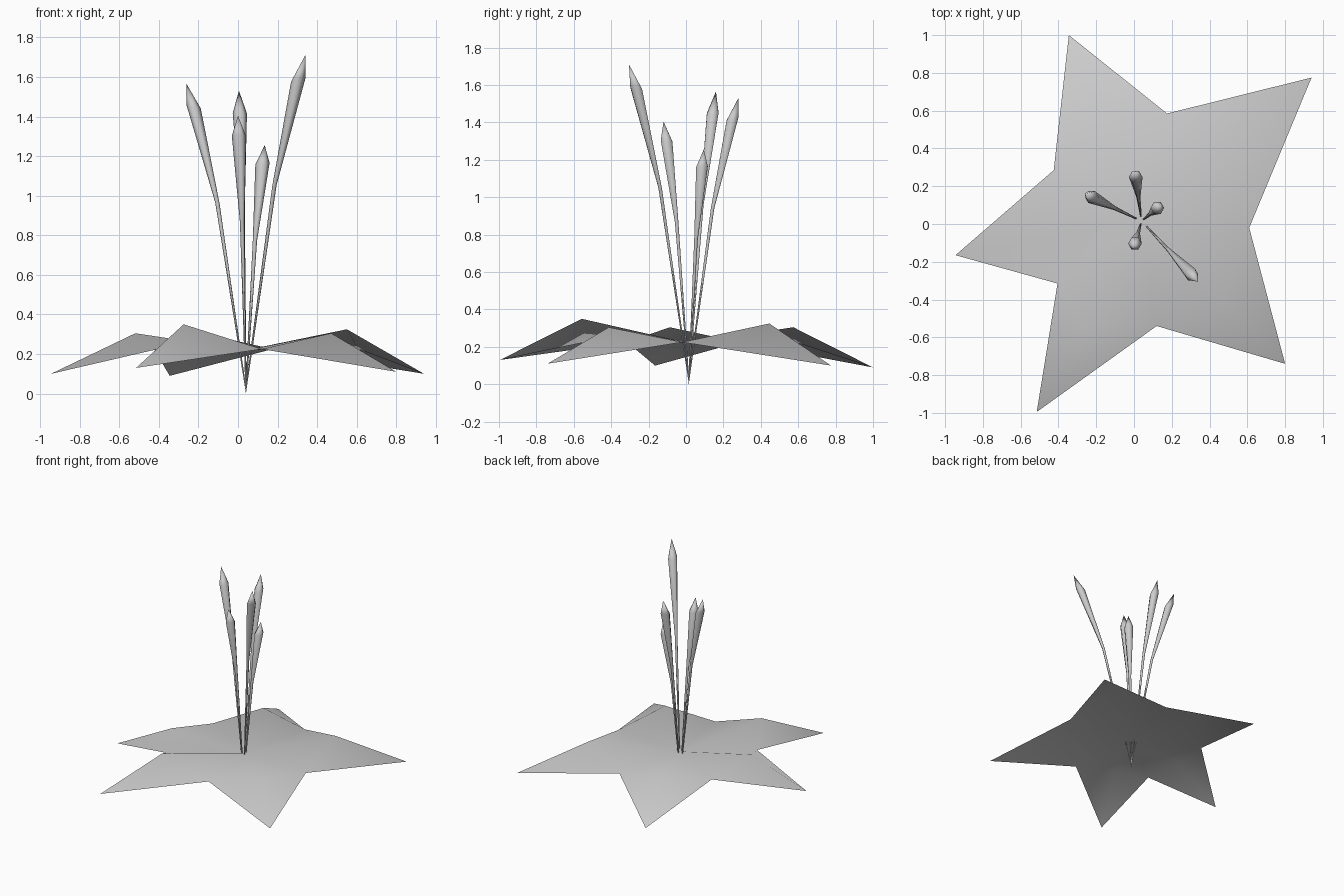
import bpy, bmesh, math
from mathutils import Vector

cube = bpy.data.objects.get("Cube")
if cube:
    bpy.data.objects.remove(cube, do_unlink=True)

grey = bpy.data.materials.new("plain_grey")
grey.use_nodes = True
COLOUR = (0.6, 0.6, 0.6, 1)
grey.diffuse_color = COLOUR
grey.node_tree.nodes["Principled BSDF"].inputs["Base Color"].default_value = COLOUR


def finish(name, bm):
    mesh = bpy.data.meshes.new(name)
    for face in bm.faces:
        face.smooth = True
    bm.to_mesh(mesh)
    bm.free()
    mesh.materials.append(grey)
    obj = bpy.data.objects.new(name, mesh)
    bpy.context.collection.objects.link(obj)


# Leaf rosette: each leaf has a raised ridge and shares its notches with its neighbours
CENTRE = Vector((0.04, 0.015, 0.22))
NOTCH_Z = 0.225
# tip, ridge height, following notch (counter-clockwise)
LEAVES = [
    ((0.94, 0.775, 0.10), 0.325, (0.175, 0.585)),
    ((-0.345, 1.0, 0.09), 0.305, (-0.425, 0.285)),
    ((-0.945, -0.165, 0.10), 0.305, (-0.405, -0.315)),
    ((-0.515, -0.995, 0.13), 0.35, (0.12, -0.54)),
    ((0.80, -0.74, 0.11), 0.305, (0.61, -0.02)),
]
bm = bmesh.new()
middle = bm.verts.new(CENTRE)
notches = [bm.verts.new((*leaf[2], NOTCH_Z)) for leaf in LEAVES]
for i, (tip, ridge_z, _) in enumerate(LEAVES):
    ridge = CENTRE.lerp(Vector(tip), 0.567)
    ridge.z = ridge_z
    r, t = bm.verts.new(ridge), bm.verts.new(tip)
    before, after = notches[i - 1], notches[i]
    for tri in ((middle, before, r), (before, t, r), (t, after, r), (after, middle, r)):
        bm.faces.new(tri)
finish("leaf_rosette", bm)

# Flower stalks: thin stems bending outwards into pointed buds
SIDES = 6
# fraction of height, fraction of outward reach, radius
RINGS = [(0, 0, 0.003), (0.61, 0.48, 0.011), (0.925, 0.88, 0.036)]


def stalk(name, tip):
    tip = Vector(tip)
    reach = Vector((tip.x - CENTRE.x, tip.y - CENTRE.y, 0))
    out = reach.normalized()
    tilt = 1.2 * reach.length / tip.z
    bm = bmesh.new()
    rings = []
    for height, spread, radius in RINGS:
        c = Vector((CENTRE.x, CENTRE.y, 0.02)) + reach * spread
        c.z += (tip.z - 0.02) * height
        ring = []
        for k in range(SIDES):
            a = math.tau * k / SIDES
            d = Vector((math.cos(a), math.sin(a), 0)) * radius
            d.z = tilt * d.dot(out)
            ring.append(bm.verts.new(c + d))
        rings.append(ring)
    top = bm.verts.new(tip)
    foot = bm.verts.new((CENTRE.x, CENTRE.y, 0))
    for k in range(SIDES):
        n = (k + 1) % SIDES
        for low, high in zip(rings, rings[1:]):
            bm.faces.new((low[k], low[n], high[n], high[k]))
        bm.faces.new((rings[-1][k], rings[-1][n], top))
        bm.faces.new((rings[0][n], rings[0][k], foot))
    finish(name, bm)


stalk("stalk_right", (-0.26, 0.16, 1.565))
stalk("stalk_front_left", (0.34, -0.305, 1.71))
stalk("stalk_back", (0.005, 0.28, 1.53))
stalk("stalk_front", (0.0, -0.12, 1.405))
stalk("stalk_back_left", (0.135, 0.095, 1.255))
